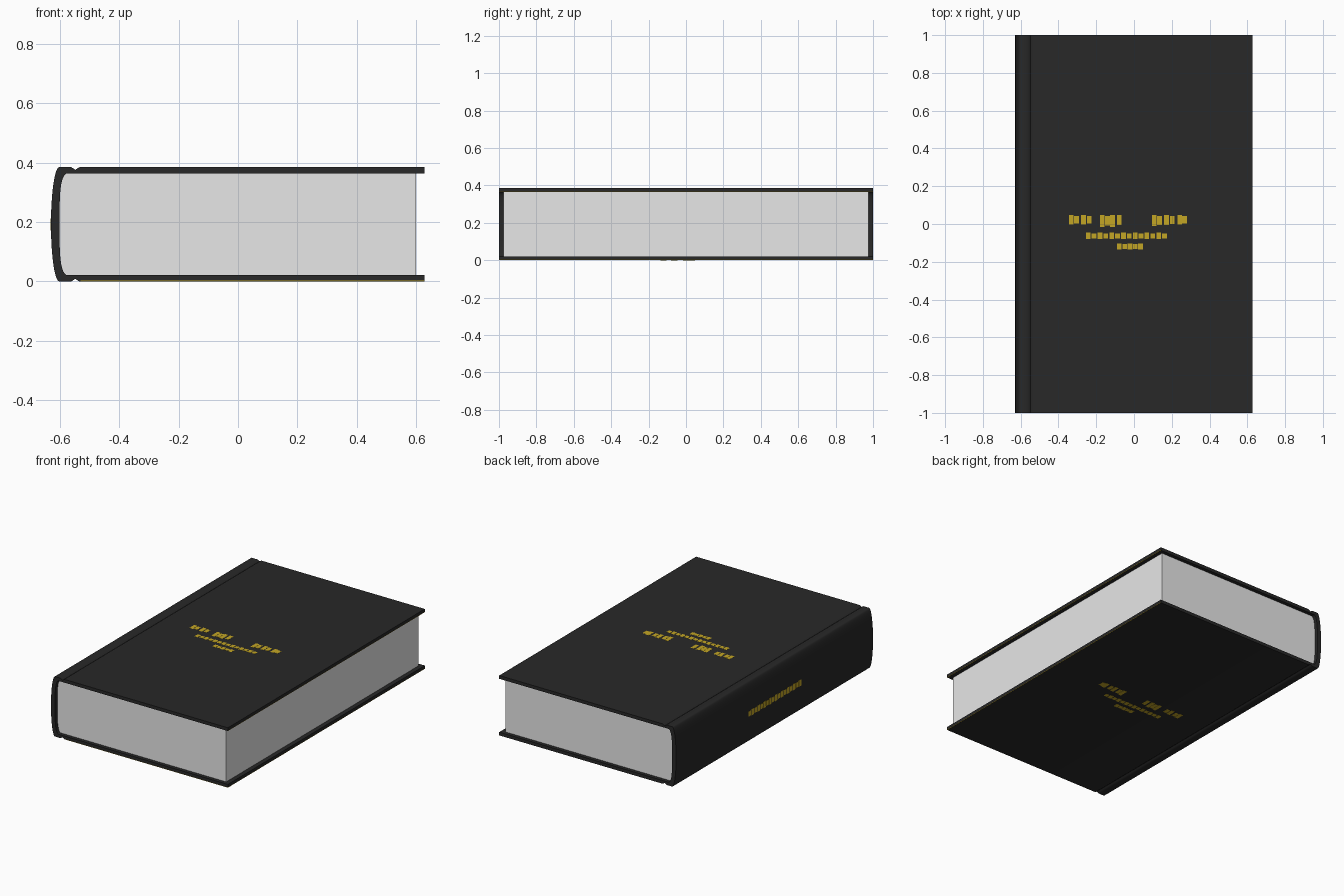
import bpy, bmesh, math

if "Cube" in bpy.data.objects:
    bpy.data.objects.remove(bpy.data.objects["Cube"])

H, MID, BOARD = 0.385, 0.1925, 0.021     # book height, middle, board thickness
EDGE = 0.628                             # fore edge of the covers


def material(name, rgb):
    m = bpy.data.materials.new(name)
    m.diffuse_color = (*rgb, 1)
    m.use_nodes = True
    m.node_tree.nodes["Principled BSDF"].inputs["Base Color"].default_value = m.diffuse_color
    return m


black = material("black cloth", (0.0212, 0.0212, 0.0212))
paper = material("paper grey", (0.8, 0.8, 0.8))
gold = material("gold foil", (0.55, 0.38, 0.018))


def finish(name, bm, mat, smooth=False):
    bmesh.ops.recalc_face_normals(bm, faces=bm.faces)
    me = bpy.data.meshes.new(name)
    bm.to_mesh(me)
    bm.free()
    me.materials.append(mat)
    ob = bpy.data.objects.new(name, me)
    bpy.context.collection.objects.link(ob)
    if smooth:
        bpy.ops.object.select_all(action='DESELECT')
        ob.select_set(True)
        bpy.context.view_layer.objects.active = ob
        bpy.ops.object.shade_smooth_by_angle(angle=math.radians(30))
    return ob


def extrude_y(bm, pts, half):
    """Extrude a closed xz outline along y."""
    a = [bm.verts.new((x, -half, z)) for x, z in pts]
    f = bm.faces.new(a)
    r = bmesh.ops.extrude_face_region(bm, geom=[f])
    vs = [v for v in r["geom"] if isinstance(v, bmesh.types.BMVert)]
    bmesh.ops.translate(bm, verts=vs, vec=(0, 2 * half, 0))


def add_box(bm, lo, hi):
    r = bmesh.ops.create_cube(bm, size=1)
    for v in r["verts"]:
        v.co = [l + (c + 0.5) * (h - l) for c, l, h in zip(v.co, lo, hi)]


def spine_x(z):
    t = min(1, abs(z - MID) / MID)
    return -0.602 - 0.028 * math.sqrt(1 - t * t)


# curves of the spine, outside and inside, from bottom to top
N = 24
angles = [math.pi * (i / N - 0.5) for i in range(N + 1)]
outer = [(spine_x(MID + MID * math.sin(a)), MID + MID * math.sin(a)) for a in angles]
hi = MID - BOARD
inner = [(-0.575 - 0.026 * math.sqrt(max(0, 1 - math.sin(a) ** 4)), MID + hi * math.sin(a))
         for a in angles]

# cover: two boards, hinge grooves and rounded spine in one outline
groove = [(-0.534, 0), (-0.541, 0.004), (-0.548, 0.009), (-0.555, 0.004), (-0.562, 0)]
profile = [(EDGE, 0)] + groove + outer
profile += [(x, H - z) for x, z in reversed(groove)] + [(EDGE, H), (EDGE, H - BOARD)]
profile += inner[::-1] + [(EDGE, BOARD)]
bm = bmesh.new()
extrude_y(bm, profile, 1.0)
finish("cover", bm, black, True)

# page block, rounded against the spine
bm = bmesh.new()
extrude_y(bm, inner + [(0.6, H - BOARD), (0.6, BOARD)], 0.977)
finish("page_block", bm, paper, True)

# worn foil ornament: rows of solid bars (x0, x1, y0, y1)
rows = [(-0.345, -0.29, -0.002, 0.048), (-0.28, -0.22, -0.002, 0.048),
        (-0.18, -0.10, -0.015, 0.048), (-0.09, -0.06, -0.005, 0.048),
        (0.095, 0.15, -0.01, 0.048), (0.16, 0.22, -0.005, 0.048),
        (0.23, 0.28, -0.002, 0.048),
        (-0.255, 0.18, -0.08, -0.046), (-0.09, 0.05, -0.135, -0.103)]


def dashes(a, b, lo, hi, step=0.03, width=0.025):
    n = max(1, round((b - a) / step))
    for i in range(n):
        u = a + (b - a) * i / n
        gap = (hi - lo) * 0.1 * (i % 2)
        yield u, u + width, lo + gap, hi - gap


for name, z0, z1 in (("front_ornament", H - 0.001, H + 0.0006),
                     ("back_ornament", -0.0006, 0.001)):
    bm = bmesh.new()
    for row in rows:
        for x0, x1, y0, y1 in dashes(*row):
            add_box(bm, (x0, y0, z0), (x1, y1, z1))
    finish(name, bm, gold)

# bars along the middle of the spine
bm = bmesh.new()
for y0, y1, z0, z1 in dashes(-0.27, 0.27, 0.172, 0.212):
    x = spine_x((z0 + z1) / 2)
    add_box(bm, (x - 0.0008, y0, z0), (x + 0.002, y1, z1))
finish("spine_ornament", bm, gold)

# hairline foil on the board edges
bm = bmesh.new()
add_box(bm, (-0.53, -1.0004, 0), (EDGE, -0.999, 0.0025))
for z in (0, H - BOARD):
    add_box(bm, (EDGE - 0.001, -1, z), (EDGE + 0.0004, 1, z + 0.0025))
finish("edge_foil", bm, gold)
